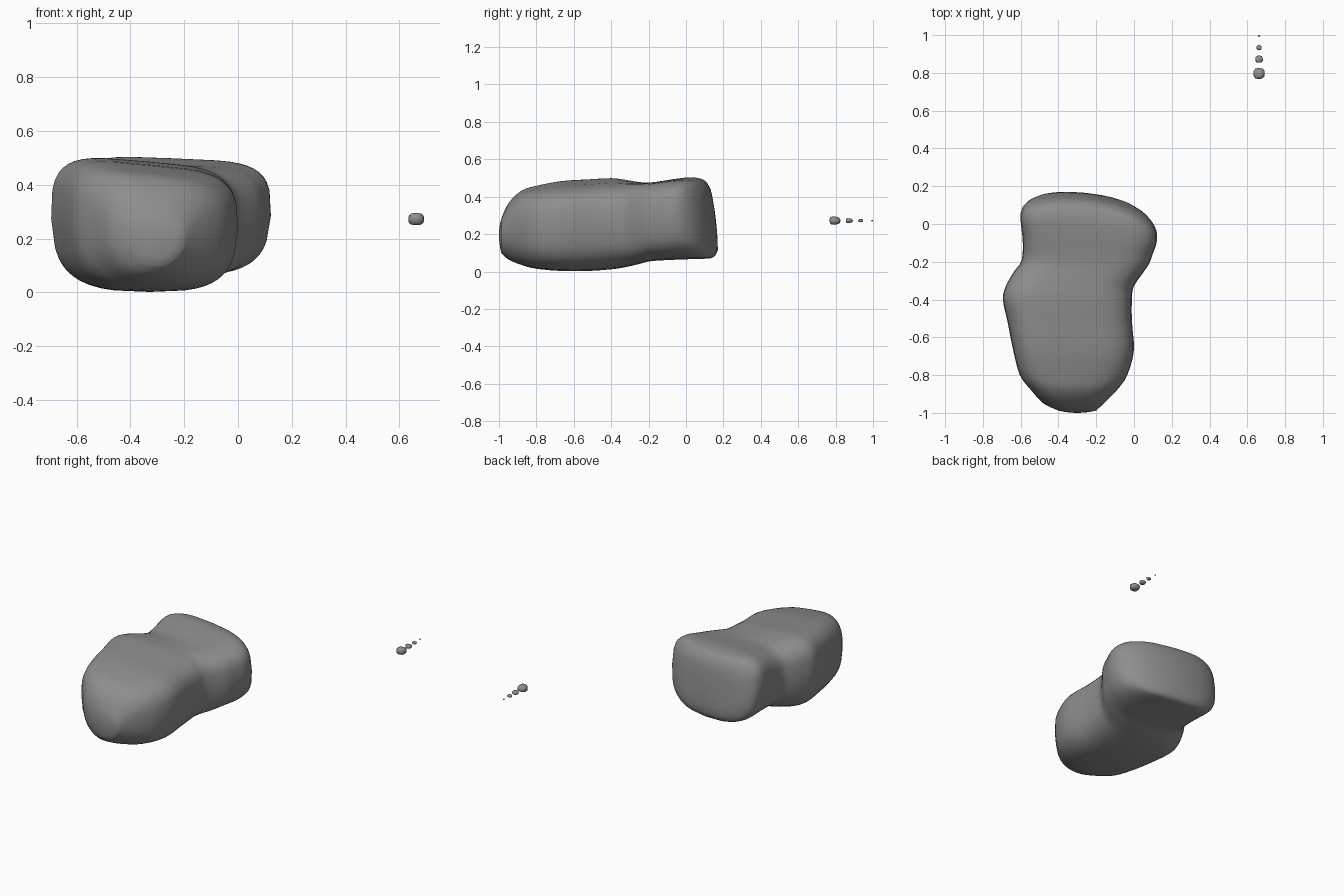
import bpy, bmesh, math, random
from mathutils import Vector

if "Cube" in bpy.data.objects:
    bpy.data.objects.remove(bpy.data.objects["Cube"])

random.seed(4)

# Boulder sections: y, x left, x right, z bottom, z top left, z top right, squareness
SECTIONS = [
    (-0.988, -0.40, -0.20, 0.10, 0.29, 0.27, 2.5),
    (-0.95, -0.48, -0.16, 0.065, 0.38, 0.34, 2.9),
    (-0.88, -0.545, -0.09, 0.035, 0.45, 0.40, 3.5),
    (-0.80, -0.605, -0.035, 0.015, 0.475, 0.42, 4.2),
    (-0.67, -0.64, 0.00, 0.003, 0.50, 0.44, 4.6),
    (-0.52, -0.67, -0.01, 0.003, 0.51, 0.45, 4.6),
    (-0.40, -0.695, -0.01, 0.012, 0.515, 0.46, 4.6),
    (-0.33, -0.68, 0.00, 0.022, 0.505, 0.46, 4.6),
    (-0.25, -0.635, 0.055, 0.04, 0.485, 0.465, 4.6),
    (-0.19, -0.595, 0.09, 0.055, 0.48, 0.47, 4.6),
    (-0.08, -0.59, 0.118, 0.062, 0.495, 0.48, 5.0),
    (0.03, -0.60, 0.122, 0.066, 0.51, 0.485, 5.0),
    (0.10, -0.60, 0.105, 0.068, 0.51, 0.48, 5.0),
    (0.15, -0.575, 0.07, 0.075, 0.495, 0.465, 4.4),
    (0.175, -0.51, 0.0, 0.11, 0.45, 0.43, 3.6),
]
SIDES, STEPS = 40, 3

stone = bpy.data.materials.new("dark_stone")
stone.diffuse_color = (0.27, 0.27, 0.27, 1)
stone.use_nodes = True
stone.node_tree.nodes["Principled BSDF"].inputs["Base Color"].default_value = stone.diffuse_color


def catmull(a, b, c, d, t):
    return tuple(0.5 * (2*q + (r-p)*t + (2*p-5*q+4*r-s)*t*t + (3*q-p-3*r+s)*t**3)
                 for p, q, r, s in zip(a, b, c, d))


def skew(p):
    # back face curves away to the right and leans forward at the top
    k = min(1, max(0, (p.y + 0.15) / 0.3))
    return Vector((p.x, p.y - k * (0.42 * (p.x + 0.38) ** 2 + 0.12 * (p.z - 0.08)), p.z))


def ring(section):
    y, xl, xr, zb, ztl, ztr, n = section
    pts = []
    for i in range(SIDES):
        a = 2 * math.pi * i / SIDES
        u = math.copysign(abs(math.cos(a)) ** (2 / n), math.cos(a))
        v = math.copysign(abs(math.sin(a)) ** (2 / n), math.sin(a))
        # sides bulge a little at mid height
        x = (xl + xr) / 2 + u * (1 - 0.11 * (v - 0.15) ** 2) * (xr - xl) / 2
        top = ztl + (ztr - ztl) * (u + 1) / 2
        z = (zb + top) / 2 + v * (top - zb) / 2
        # underside rises toward the sides
        z += 0.02 * u * u * (1 - v) / 2
        pts.append(Vector((x, y, z)))
    return pts


def finish(bm, name):
    bmesh.ops.recalc_face_normals(bm, faces=bm.faces)
    me = bpy.data.meshes.new(name)
    bm.to_mesh(me)
    bm.free()
    me.polygons.foreach_set("use_smooth", [True] * len(me.polygons))
    me.materials.append(stone)
    ob = bpy.data.objects.new(name, me)
    bpy.context.collection.objects.link(ob)
    return ob


# Boulder, with domed ends
rows = []
for i in range(len(SECTIONS) - 1):
    quad = [SECTIONS[min(max(j, 0), len(SECTIONS) - 1)] for j in range(i - 1, i + 3)]
    rows += [ring(catmull(*quad, s / STEPS)) for s in range(STEPS)]
rows.append(ring(SECTIONS[-1]))


def cap(row, dome):
    mid = sum(row, Vector()) / SIDES
    return [[p.lerp(mid, t) + Vector((0, dome * (1 - (1 - t) ** 2), 0)) for p in row]
            for t in (0.3, 0.6, 0.9)]


rows = cap(rows[0], -0.012)[::-1] + rows + cap(rows[-1], 0.01)
bm = bmesh.new()
loops = [[bm.verts.new(skew(p)) for p in r] for r in rows]
for a, b in zip(loops, loops[1:]):
    for i in range(SIDES):
        j = (i + 1) % SIDES
        bm.faces.new((a[i], a[j], b[j], b[i]))
bm.faces.new(loops[0])
bm.faces.new(loops[-1])
finish(bm, "boulder")

# Trail of shrinking pebbles
PEBBLES = [(0.797, 0.031, 0.031, 0.023), (0.873, 0.021, 0.02, 0.013),
           (0.934, 0.015, 0.014, 0.009), (0.995, 0.005, 0.005, 0.004)]
for k, (y, rx, ry, rz) in enumerate(PEBBLES):
    bm = bmesh.new()
    bmesh.ops.create_icosphere(bm, subdivisions=2, radius=1)
    for v in bm.verts:
        c = v.co * random.uniform(0.93, 1.0)
        c = Vector([math.copysign(abs(q) ** 0.75, q) for q in c])
        v.co = Vector((0.662 + rx * c.x, y + ry * c.y, 0.272 + rz * c.z * (1 - 0.2 * c.y)))
    finish(bm, f"pebble_{k + 1}")
